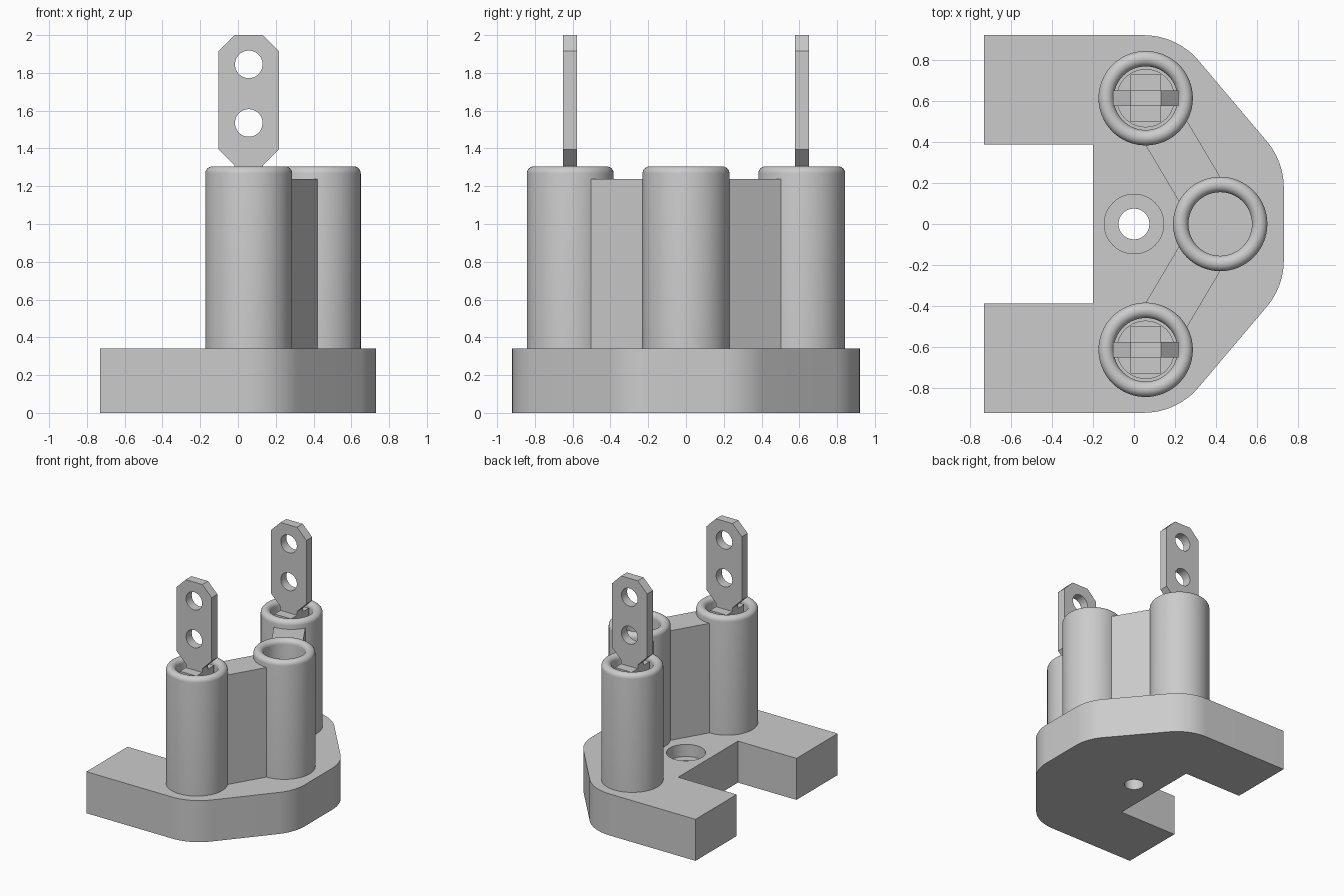
import bpy, bmesh, math
from mathutils import Vector, Matrix

cube = bpy.data.objects.get("Cube")
if cube:
    bpy.data.objects.remove(cube, do_unlink=True)

grey = bpy.data.materials.new("plain grey")
grey.use_nodes = True
COLOUR = (0.6, 0.6, 0.6, 1)
grey.diffuse_color = COLOUR
grey.node_tree.nodes["Principled BSDF"].inputs["Base Color"].default_value = COLOUR


def finish(name, bm, smooth=True):
    bmesh.ops.remove_doubles(bm, verts=bm.verts, dist=1e-5)
    bmesh.ops.recalc_face_normals(bm, faces=bm.faces)
    mesh = bpy.data.meshes.new(name)
    bm.to_mesh(mesh)
    bm.free()
    mesh.materials.append(grey)
    ob = bpy.data.objects.new(name, mesh)
    bpy.context.collection.objects.link(ob)
    if smooth:
        shade(ob)
    return ob


def activate(ob):
    bpy.ops.object.select_all(action='DESELECT')
    ob.select_set(True)
    bpy.context.view_layer.objects.active = ob


def shade(ob):
    activate(ob)
    bpy.ops.object.shade_smooth_by_angle(angle=math.radians(30))


def prism(name, points, vector):
    """Extrude a closed outline of 3D points along a vector."""
    bm = bmesh.new()
    face = bm.faces.new([bm.verts.new(p) for p in points])
    grown = bmesh.ops.extrude_face_region(bm, geom=[face], use_keep_orig=True)
    moved = [g for g in grown["geom"] if isinstance(g, bmesh.types.BMVert)]
    bmesh.ops.translate(bm, verts=moved, vec=vector)
    return finish(name, bm, False)


def lathe(name, profile, centre, steps=64):
    """Turn an (r, z) profile about a vertical axis."""
    bm = bmesh.new()
    verts = [bm.verts.new((r, 0, z)) for r, z in profile]
    edges = [bm.edges.new(pair) for pair in zip(verts, verts[1:])]
    bmesh.ops.spin(bm, geom=verts + edges, axis=(0, 0, 1), cent=(0, 0, 0),
                   angle=math.tau, steps=steps, use_merge=True)
    bmesh.ops.translate(bm, verts=bm.verts, vec=(*centre, 0))
    return finish(name, bm)


def drill(ob, centre, radius, depth, axis='Z'):
    """Cut a round hole and discard the cutter."""
    bm = bmesh.new()
    turn = Matrix.Rotation(math.pi / 2, 4, 'X') if axis == 'Y' else Matrix()
    bmesh.ops.create_cone(bm, cap_ends=True, segments=48, radius1=radius,
                          radius2=radius, depth=depth,
                          matrix=Matrix.Translation(centre) @ turn)
    cutter = finish("hole_cutter", bm, False)
    cutter.hide_render = True
    activate(ob)
    mod = ob.modifiers.new("hole", 'BOOLEAN')
    mod.operation, mod.solver, mod.object = 'DIFFERENCE', 'EXACT', cutter
    bpy.ops.object.modifier_apply(modifier=mod.name)
    bpy.data.objects.remove(cutter, do_unlink=True)


def rounded(before, corner, after, radius, steps=12):
    """Points of the arc that rounds an outline corner."""
    corner = Vector(corner)
    a, b = (Vector(before) - corner).normalized(), (Vector(after) - corner).normalized()
    half = a.angle(b) / 2
    centre = corner + (a + b).normalized() * radius / math.sin(half)
    start = (corner + a * radius / math.tan(half) - centre).normalized()
    end = (corner + b * radius / math.tan(half) - centre).normalized()
    return [centre + start.slerp(end, i / steps) * radius for i in range(steps + 1)]


BASE_TOP, POST_TOP, WEB_TOP = 0.34, 1.305, 1.237
OUTER, BORE = 0.23, 0.155
SIDE_X, SIDE_Y = 0.057, 0.613
MIDDLE = Vector((0.42, 0))

# Base: U-shaped plate with rounded shoulders and a counterbored hole
half = [Vector((-0.2, 0.387)), Vector((-0.73, 0.387)), Vector((-0.73, 0.92))]
shoulder, cheek = (0.21, 0.92), (0.73, 0.305)
half += rounded(half[-1], shoulder, cheek, 0.35)
half += rounded(shoulder, cheek, (0.73, 0), 0.35)
outline = half + [Vector((p.x, -p.y)) for p in reversed(half)]
base = prism("base", [(*p, 0) for p in outline], (0, 0, BASE_TOP))
drill(base, (0, 0, BASE_TOP), 0.145, 0.2)
drill(base, (0, 0, 0.15), 0.075, 1)
shade(base)

# Hollow posts with a fully rounded rim
rim = (OUTER - BORE) / 2
arc = [(OUTER - rim + rim * math.cos(t), POST_TOP - rim + rim * math.sin(t))
       for t in (math.pi * i / 12 for i in range(13))]
floor = BASE_TOP + 0.01
post = [(0, BASE_TOP - 0.02), (OUTER, BASE_TOP - 0.02)] + arc + [(BORE, floor), (0, floor)]
lathe("middle_post", post, MIDDLE)

for side, s in (("front", -1), ("back", 1)):
    centre = Vector((SIDE_X, s * SIDE_Y))
    lathe(side + "_post", post, centre)

    # Web wall joining the side post to the middle post
    along = (MIDDLE - centre).normalized()
    across = Vector((-along.y, along.x)) * 0.117
    a, b = centre + along * 0.19, MIDDLE - along * 0.19
    corners = (a + across, b + across, b - across, a - across)
    prism(side + "_web", [(*p, BASE_TOP - 0.01) for p in corners],
          (0, 0, WEB_TOP - BASE_TOP + 0.01))

    # Terminal foot: round plug with a flat-topped block
    lathe(side + "_plug", [(0, floor), (0.142, floor), (0.142, 1.2), (0, 1.2)], centre)
    block = [(-0.115, 1.19), (0.115, 1.19), (0.115, 1.28), (-0.115, 1.28)]
    prism(side + "_foot", [(SIDE_X - 0.075, centre.y + y, z) for y, z in block],
          (0.15, 0, 0))

    # Upright terminal blade with clipped corners and two holes
    right = [(0.075, 1.22), (0.075, 1.31), (0.16, 1.395), (0.16, 1.915), (0.075, 2.0)]
    blade_outline = right + [(-x, z) for x, z in reversed(right)]
    blade = prism(side + "_blade", [(SIDE_X + x, centre.y - 0.037, z) for x, z in blade_outline],
                  (0, 0.074, 0))
    for z in (1.535, 1.845):
        drill(blade, (SIDE_X, centre.y, z), 0.073, 0.4, 'Y')
    shade(blade)
